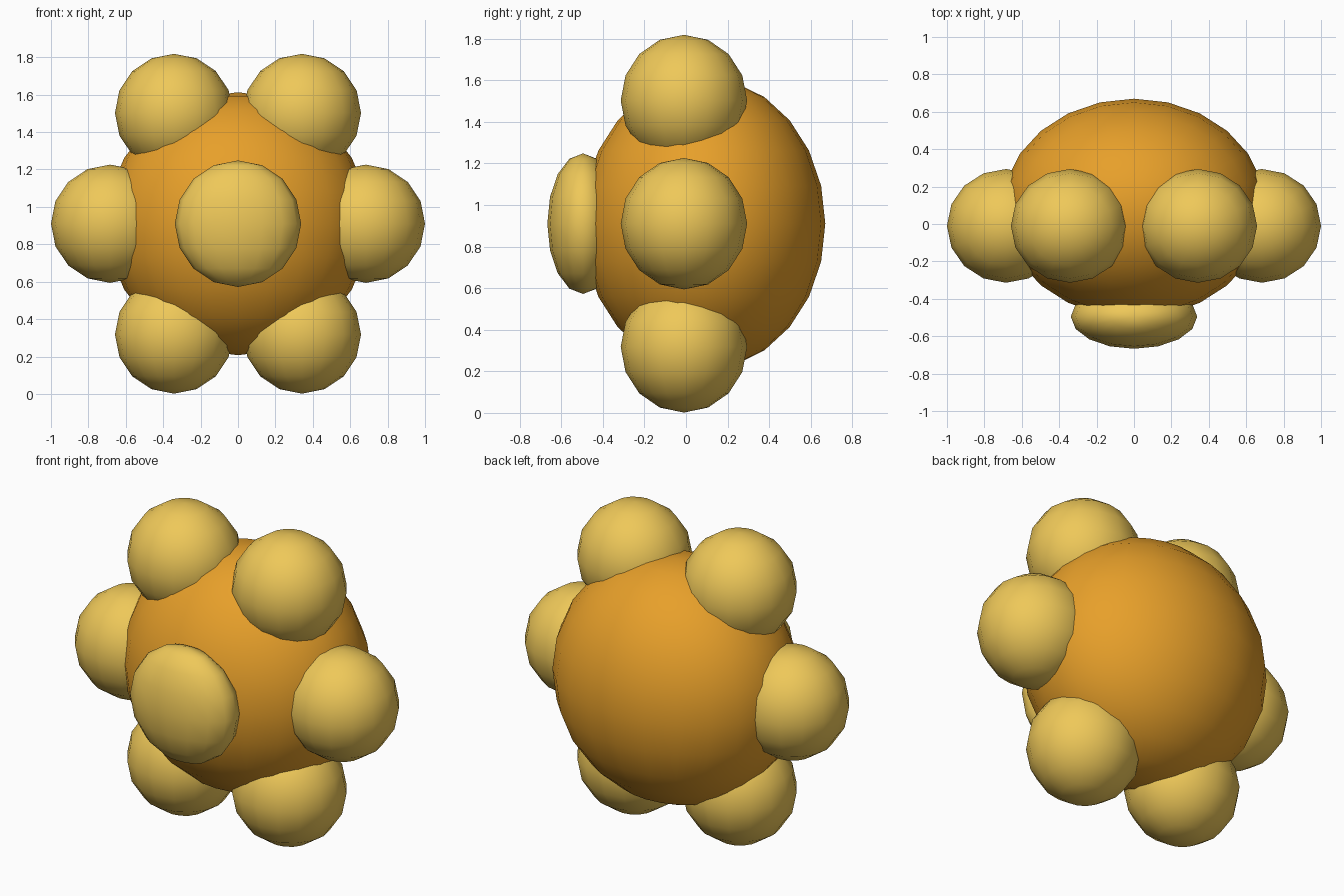
import bpy
from math import cos, sin, radians

if "Cube" in bpy.data.objects:
    bpy.data.objects.remove(bpy.data.objects["Cube"])

CZ = 0.91  # height of the flower centre


def material(name, colour):
    m = bpy.data.materials.new(name)
    m.diffuse_color = colour
    m.use_nodes = True
    m.node_tree.nodes["Principled BSDF"].inputs["Base Color"].default_value = m.diffuse_color
    return m


orange = material("orange", (0.80, 0.35, 0.023, 1))
yellow = material("yellow", (0.86, 0.58, 0.10, 1))


def ball(name, centre, radii, segments, mat):
    """Smooth-shaded low-poly ellipsoid."""
    bpy.ops.mesh.primitive_uv_sphere_add(
        segments=segments, ring_count=segments // 2, radius=1, location=centre)
    ob = bpy.context.object
    ob.name = name
    ob.scale = radii
    bpy.ops.object.transform_apply(location=False, rotation=False, scale=True)
    bpy.ops.object.shade_smooth()
    ob.data.materials.append(mat)
    return ob


# Large body, slightly flattened front to back
ball("body", (0, 0.085, CZ), (0.703, 0.585, 0.703), 24, orange)

# Flat button on the front
ball("front_button", (0, -0.495, CZ), (0.338, 0.172, 0.338), 16, yellow)

# Ring of six round lobes
for i in range(6):
    a = radians(60 * i)
    ball(f"lobe_{i + 1}", (0.684 * cos(a), -0.01, CZ + 0.684 * sin(a)),
         (0.316, 0.304, 0.316), 16, yellow)
